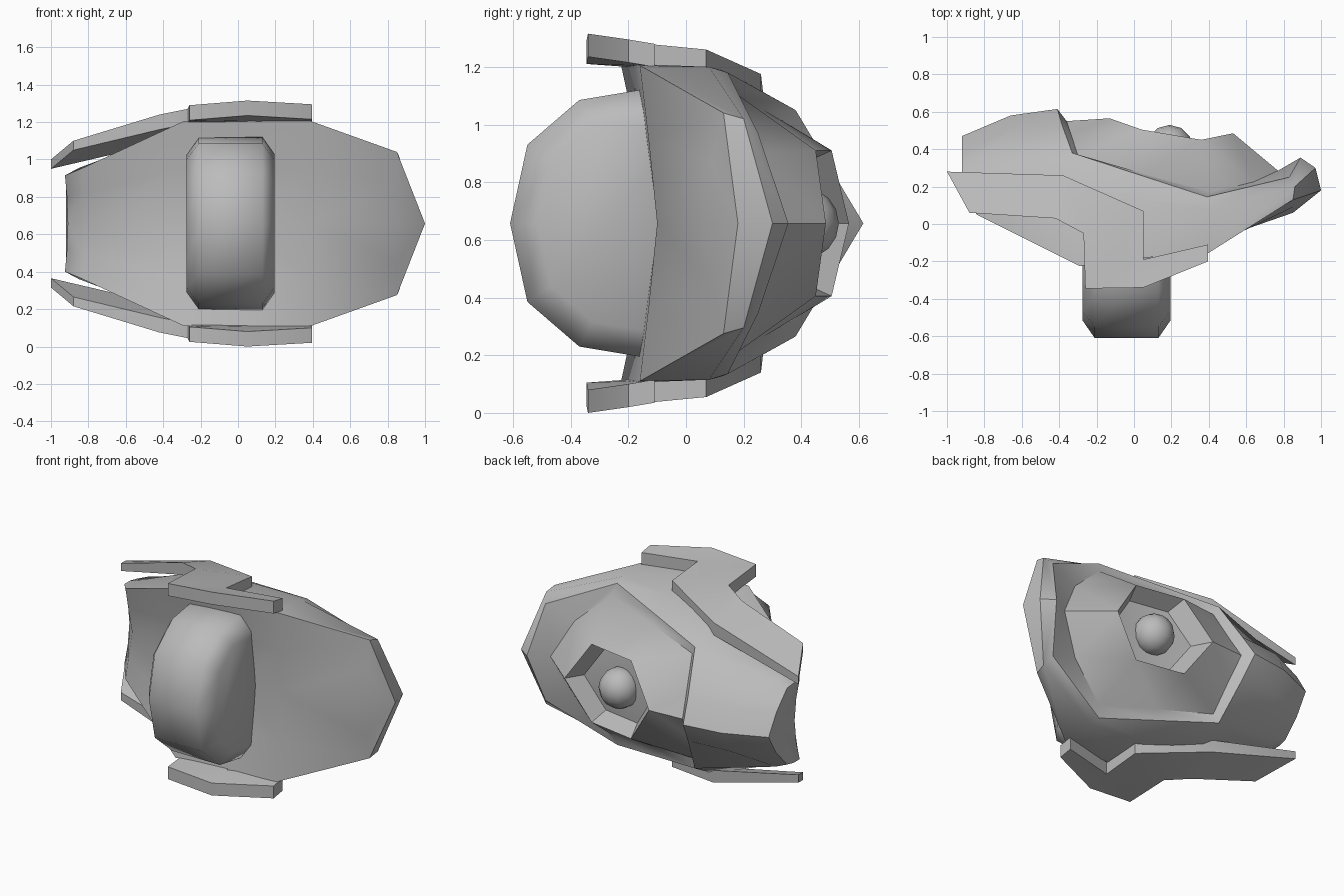
import bpy, bmesh, math
from mathutils import Vector

if "Cube" in bpy.data.objects:
    bpy.data.objects.remove(bpy.data.objects["Cube"])

MID = 0.6575  # height of the symmetry plane
grey = bpy.data.materials.new("hull_grey")
grey.diffuse_color = (0.5, 0.5, 0.5, 1)
grey.use_nodes = True
grey.node_tree.nodes["Principled BSDF"].inputs["Base Color"].default_value = grey.diffuse_color


def flip(p):
    return (p[0], p[1], 2 * MID - p[2])


def finish(name, bm, angle=30):
    bmesh.ops.remove_doubles(bm, verts=bm.verts, dist=0.0005)
    bmesh.ops.recalc_face_normals(bm, faces=bm.faces)
    me = bpy.data.meshes.new(name)
    bm.to_mesh(me)
    bm.free()
    ob = bpy.data.objects.new(name, me)
    bpy.context.collection.objects.link(ob)
    me.materials.append(grey)
    bpy.ops.object.select_all(action='DESELECT')
    ob.select_set(True)
    bpy.context.view_layer.objects.active = ob
    bpy.ops.object.shade_smooth_by_angle(angle=math.radians(angle))
    return ob


def face(bm, pts):
    keep = []
    for p in pts:
        if not keep or (Vector(p) - Vector(keep[-1])).length > 1e-4:
            keep.append(p)
    if (Vector(keep[0]) - Vector(keep[-1])).length < 1e-4:
        keep.pop()
    if len(keep) > 2:
        bm.faces.new([bm.verts.new(p) for p in keep])


def both(bm, pts):
    face(bm, pts)
    face(bm, [flip(p) for p in pts])


def loft(bm, rows):
    for a, b in zip(rows, rows[1:]):
        for i in range(len(a) - 1):
            both(bm, [a[i], a[i + 1], b[i + 1], b[i]])


# Hull: upper half rows from the front centre line over the top to the back rim
bm = bmesh.new()
tip = (1.0, 0.18, MID)
rows = [
    [(-.91, .19, MID), (-.82, .09, MID), (-.30, -.13, MID), (.05, -.10, MID), (.39, -.10, MID), (.85, .06, MID), tip],
    [(-.915, .18, .80), (-.83, .065, .82), (-.30, -.17, .95), (.05, -.14, .95), (.39, -.13, .95), (.85, .09, .87), tip],
    [(-.925, .16, .915), (-.84, .05, .95), (-.29, -.225, 1.205), (.05, -.18, 1.21), (.39, -.16, 1.205), (.85, .13, 1.04), tip],
    [(-.925, .22, .915), (-.85, .17, .955), (-.33, .20, 1.15), (.03, .12, 1.19), (.39, .08, 1.20), (.86, .20, 1.02), (.97, .30, MID)],
    [(-.92, .28, .905), (-.85, .30, .93), (-.33, .38, 1.05), (.03, .262, 1.115), (.39, .145, 1.18), (.83, .25, .97), (.89, .355, MID)],
]
loft(bm, rows)

# Left back panel and its end cap
panel = [[p for p in rows[4][:3]],
         [(-.92, .39, .79), (-.66, .505, .80), (-.385, .53, .80)],
         [(-.92, .47, MID), (-.66, .58, MID), (-.41, .615, MID)]]
loft(bm, panel)
end = [r[0] for r in rows] + [panel[1][0], panel[2][0]]
hub = (-.90, .32, MID)
for a, b in zip(end, end[1:]):
    both(bm, [a, b, hub])

# Recessed back floor, stepped down from the rim
rim = [panel[2][2], panel[1][2], rows[4][2], rows[4][3], rows[4][4], rows[4][5], rows[4][6]]
floor = [(-.36, .55, MID), (-.335, .475, .79), (-.30, .365, .995), (.05, .27, 1.05),
         (.41, .17, 1.11), (.64, .225, .90), (.77, .285, MID)]
loft(bm, [rim, floor])

# Six-sided eye socket
hexa = [(-.13, .565, MID), (.04, .505, .91), (.36, .45, .91), (.53, .485, MID)]
for tri in ([floor[0], floor[1], hexa[0]], [floor[1], floor[2], hexa[1], hexa[0]],
            [floor[2], floor[3], hexa[1]], [floor[3], floor[4], hexa[2], hexa[1]],
            [floor[4], floor[5], hexa[2]], [floor[5], floor[6], hexa[3], hexa[2]]):
    both(bm, tri)
centre = Vector((.20, .50, MID))


def shrink(p, k, drop):
    q = centre + (Vector(p) - centre) * k
    return (q.x, q.y - drop, q.z)


inner = [shrink(p, .8, .11) for p in hexa]
loft(bm, [hexa, inner])
for a, b in zip(inner, inner[1:]):
    both(bm, [a, b, (.20, .385, MID)])
finish("hull", bm, 42)

# Eye ball
bm = bmesh.new()
bmesh.ops.create_uvsphere(bm, u_segments=12, v_segments=8, radius=.125)
bmesh.ops.translate(bm, verts=bm.verts, vec=(.19, .405, MID))
finish("eye_ball", bm, 60)

# Front wheel with chamfered sides
bm = bmesh.new()
half = [(-.61, MID), (-.55, .93), (-.37, 1.085), (-.16, 1.12), (.04, 1.06)]
prof = half + [(y, 2 * MID - z) for y, z in reversed(half[1:])]


def ring(x, k):
    return [bm.verts.new((x, -.14 + (y + .14) * k, MID + (z - MID) * k)) for y, z in prof]


rings = [ring(-.275, .8), ring(-.21, 1), ring(-.04, 1.0), ring(.13, 1), ring(.195, .8)]
n = len(prof)
for a, b in zip(rings, rings[1:]):
    for i in range(n):
        bm.faces.new([a[i], a[(i + 1) % n], b[(i + 1) % n], b[i]])
bm.faces.new(rings[0])
bm.faces.new(rings[-1])
finish("front_wheel", bm, 65)

# Top and bottom armour bands
band = [(-1, .28, 1.0), (-.38, .26, 1.175), (.05, .07, 1.26), (.05, -.19, 1.285), (.395, -.11, 1.28),
        (.395, -.20, 1.295), (.05, -.34, 1.315), (-.26, -.345, 1.29), (-.27, -.05, 1.27),
        (-.42, .03, 1.24), (-.88, .06, 1.10)]
under = [(x, y, z - (.05 if x < -.8 else .08)) for x, y, z in band]
quads = [(0, 1, 9, 10), (1, 2, 8, 9), (2, 3, 7, 8), (3, 6, 7), (3, 4, 5, 6)]
for name, fn in (("top_band", lambda p: p), ("bottom_band", flip)):
    bm = bmesh.new()
    for layer in (band, under):
        for q in quads:
            face(bm, [fn(layer[i]) for i in q])
    for i in range(len(band)):
        j = (i + 1) % len(band)
        face(bm, [fn(p) for p in (band[i], band[j], under[j], under[i])])
    finish(name, bm, 40)
